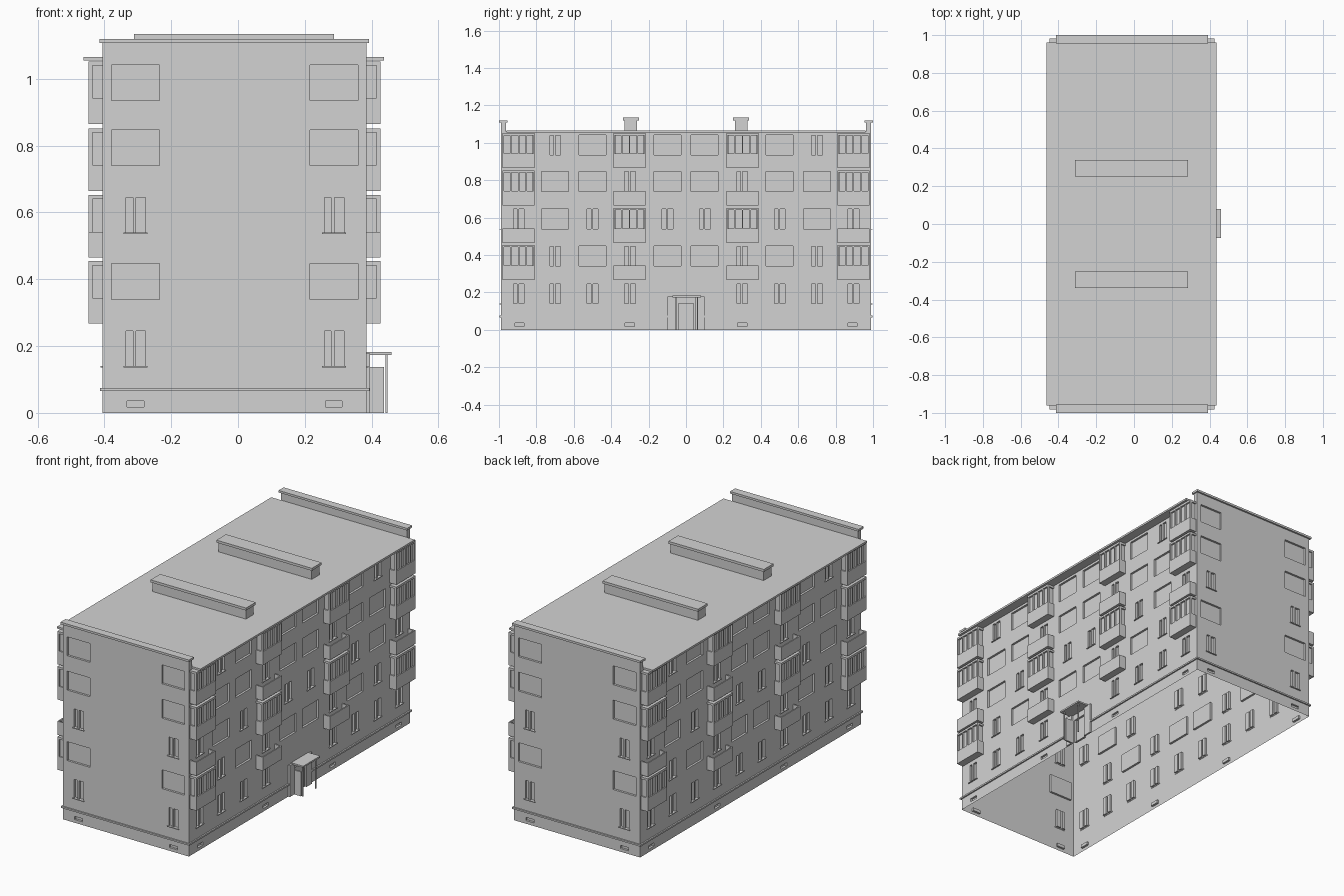
import bpy, bmesh
from mathutils import Vector

if "Cube" in bpy.data.objects:
    bpy.data.objects.remove(bpy.data.objects["Cube"])

grey = bpy.data.materials.new("plain_grey")
grey.diffuse_color = (0.65, 0.65, 0.65, 1)
grey.use_nodes = True
grey.node_tree.nodes["Principled BSDF"].inputs["Base Color"].default_value = grey.diffuse_color

CX, HW, HL, H = -0.01, 0.395, 0.99, 1.06     # body centre, half width, half length, wall height
SILL = [0.14, 0.34, 0.54, 0.74, 0.935]       # window sill height on each floor


def finish(name, bm):
    mesh = bpy.data.meshes.new(name)
    bm.to_mesh(mesh)
    bm.free()
    mesh.materials.append(grey)
    ob = bpy.data.objects.new(name, mesh)
    bpy.context.collection.objects.link(ob)
    return ob


def box(bm, x0, x1, y0, y1, z0, z1):
    geo = bmesh.ops.create_cube(bm, size=1)
    for v in geo["verts"]:
        v.co = Vector(((x0 + x1) / 2 + v.co.x * abs(x1 - x0),
                       (y0 + y1) / 2 + v.co.y * abs(y1 - y0),
                       (z0 + z1) / 2 + v.co.z * abs(z1 - z0)))


def boxes(name, items):
    bm = bmesh.new()
    for it in items:
        box(bm, *it)
    return finish(name, bm)


def big(u, floor):
    return [(u - 0.072, u + 0.072, SILL[floor], SILL[floor] + 0.107)]


def narrow(u, floor):
    z = SILL[floor]
    return [(u - 0.028, u - 0.008, z, z + 0.105), (u + 0.002, u + 0.03, z, z + 0.105)]


def facade(name, centre, along, normal, half, holes, sills, depth=0.012):
    """Single wall sheet whose openings are pushed inwards."""
    us = sorted({-half, half} | {round(v, 4) for h in holes for v in h[:2]})
    zs = sorted({0.0, H} | {round(v, 4) for h in holes for v in h[2:]})
    c, a, n = Vector(centre), Vector(along), Vector(normal)
    bm = bmesh.new()

    def pt(u, z, d):
        return bm.verts.new(c + a * u + Vector((0, 0, z)) - n * d)

    def sunk(i, j):
        if not (0 <= i < len(us) - 1 and 0 <= j < len(zs) - 1):
            return False
        u, z = (us[i] + us[i + 1]) / 2, (zs[j] + zs[j + 1]) / 2
        return any(h[0] < u < h[1] and h[2] < z < h[3] for h in holes)

    for i in range(len(us) - 1):
        for j in range(len(zs) - 1):
            s = sunk(i, j)
            d = depth if s else 0
            u0, u1, z0, z1 = us[i], us[i + 1], zs[j], zs[j + 1]
            bm.faces.new([pt(u0, z0, d), pt(u1, z0, d), pt(u1, z1, d), pt(u0, z1, d)])
            if s:  # reveals around the opening
                for di, dj, p, q in ((-1, 0, (u0, z1), (u0, z0)), (1, 0, (u1, z0), (u1, z1)),
                                     (0, -1, (u0, z0), (u1, z0)), (0, 1, (u1, z1), (u0, z1))):
                    if not sunk(i + di, j + dj):
                        bm.faces.new([pt(*p, 0), pt(*q, 0), pt(*q, d), pt(*p, d)])
    # thin sills under the narrow windows
    for u, z in sills:
        p, q = c + a * (u - 0.036) - n * 0.002, c + a * (u + 0.036) + n * 0.006
        box(bm, p.x, q.x, p.y, q.y, z - 0.004, z)
    bmesh.ops.remove_doubles(bm, verts=bm.verts, dist=0.0001)
    finish(name, bm)


# Short end walls
holes, sills = [], []
for u in (-0.297, 0.297):
    for f in (1, 3, 4):
        holes += big(u, f)
    for f in (0, 2):
        holes += narrow(u, f)
        sills.append((u, SILL[f]))
    holes.append((u - 0.025, u + 0.025, 0.018, 0.036))
facade("front_wall", (CX, -HL, 0), (1, 0, 0), (0, -1, 0), HW, holes, sills)
facade("back_wall", (CX, HL, 0), (-1, 0, 0), (0, 1, 0), HW, holes, sills)

# Long walls: columns of narrow and wide windows on each floor
NARROW = [(0.1, 0.3, 0.5, 0.7, 0.895), (0.3, 0.7), (0.1, 0.5, 0.895), (0.3,), (0.7,)]
BIG = [(), (0.1, 0.5), (0.7,), (0.1, 0.5, 0.7), (0.1, 0.5)]


def long_holes(door):
    holes, sills = [], []
    for s in (-1, 1):
        for f in range(5):
            for u in NARROW[f]:
                if door and f == 0 and u == 0.1:
                    continue
                holes.extend(narrow(s * u, f))
                sills.append((s * u, SILL[f]))
            for u in BIG[f]:
                holes.extend(big(s * u, f))
        for u in (0.3, 0.89):
            holes.append((s * u - 0.025, s * u + 0.025, 0.018, 0.036))
    if door:
        holes.append((-0.04, 0.04, 0.0, 0.14))
    return holes, sills


facade("right_wall", (CX + HW, 0, 0), (0, 1, 0), (1, 0, 0), HL, *long_holes(True))
facade("left_wall", (CX - HW, 0, 0), (0, -1, 0), (-1, 0, 0), HL, *long_holes(False))


# Balconies: open ones are parapets, glazed ones add a window band and a lid
def balcony(bm, s, y, z, glazed):
    wall = CX + s * HW
    out = wall + s * 0.042
    y0, y1, t = y - 0.086, y + 0.086, 0.007
    box(bm, wall, out, y0, y1, z, z + t)
    box(bm, out - s * t, out, y0, y1, z + t, z + 0.077)
    for a, b in ((y0, y0 + t), (y1 - t, y1)):
        box(bm, wall, out - s * t, a, b, z + t, z + 0.077)
    if glazed:
        box(bm, wall, out - s * 0.01, y0 + 0.008, y1 - 0.008, z + 0.07, z + 0.18)
        box(bm, wall, out, y0, y1, z + 0.175, z + 0.187)
        for k in range(5):
            p = y0 + k * (y1 - y0 - t) / 4
            box(bm, out - s * 0.012, out, p, p + t, z + 0.077, z + 0.175)


BASES = [0.267, 0.465, 0.665, 0.865]
for side, s in (("right", 1), ("left", -1)):
    bm = bmesh.new()
    for m in (-1, 1):
        for f, z in enumerate(BASES):
            balcony(bm, s, m * 0.895, z, f != 1)
            balcony(bm, s, m * 0.302, z, f in (1, 3))
    finish(side + "_balconies", bm)

# Roof slab and end parapets with caps
boxes("roof", [(-0.463, 0.437, -0.96, 0.96, 1.055, 1.066)])
X0, X1 = CX - HW, CX + HW
boxes("end_parapets", [(X0, X1, *sorted((m * 0.963, m * HL)), 1.05, 1.11) for m in (-1, 1)])
boxes("parapet_caps", [(X0 - 0.009, X1 + 0.007, *sorted((m * 0.955, m * 1.0)), 1.108, 1.12)
                       for m in (-1, 1)])

# Long ventilation blocks on the roof
boxes("roof_vents", [(-0.305, 0.28, m * 0.295 - 0.034, m * 0.295 + 0.034, 1.06, 1.122)
                     for m in (-1, 1)])
boxes("roof_vent_caps", [(-0.312, 0.287, m * 0.295 - 0.043, m * 0.295 + 0.043, 1.12, 1.134)
                         for m in (-1, 1)])

# Ledge above the plinth, broken at the entrance
e = 0.008
boxes("plinth_ledge", [
    (X0 - e, X1 + e, -HL - e, -HL, 0.066, 0.075), (X0 - e, X1 + e, HL, HL + e, 0.066, 0.075),
    (X0 - e, X0, -HL, HL, 0.066, 0.075),
    (X1, X1 + e, -HL, -0.1, 0.066, 0.075), (X1, X1 + e, 0.1, HL, 0.066, 0.075)])

# Entrance porch
boxes("porch_pilasters", [(X1, X1 + 0.01, -0.1, -0.055, 0, 0.178), (X1, X1 + 0.01, 0.05, 0.1, 0, 0.178)])
boxes("porch_canopy", [(X1, 0.46, -0.073, 0.08, 0.173, 0.182)])
boxes("porch_side_walls", [(X1, 0.437, -0.06, -0.05, 0, 0.138)])
boxes("porch_posts", [(0.442, 0.448, y - 0.003, y + 0.003, 0, 0.175) for y in (-0.055, 0.062)])
